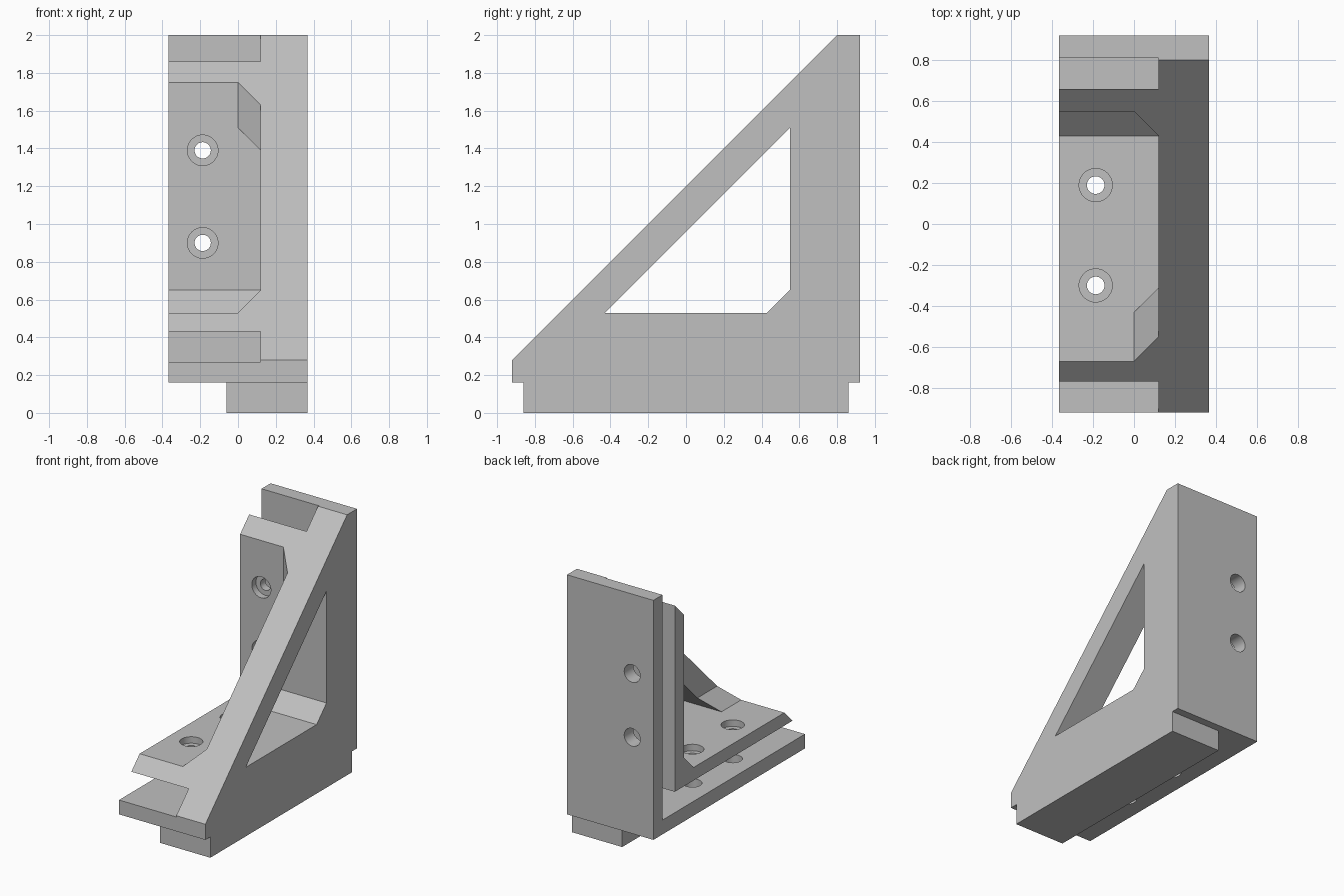
import bpy, bmesh
from mathutils import Matrix, Vector

cube = bpy.data.objects.get("Cube")
if cube:
    bpy.data.objects.remove(cube, do_unlink=True)

grey = bpy.data.materials.new("light_grey")
grey.use_nodes = True
COLOR = (0.53, 0.53, 0.53, 1)
grey.diffuse_color = COLOR
grey.node_tree.nodes["Principled BSDF"].inputs["Base Color"].default_value = COLOR


def make_object(name, bm):
    bmesh.ops.recalc_face_normals(bm, faces=bm.faces[:])
    mesh = bpy.data.meshes.new(name)
    bm.to_mesh(mesh)
    bm.free()
    mesh.materials.append(grey)
    obj = bpy.data.objects.new(name, mesh)
    bpy.context.collection.objects.link(obj)
    return obj


def loft(name, sections):
    """Solid through (x, [(y, z), ...]) sections with equal point counts."""
    bm = bmesh.new()
    rings = [[bm.verts.new((x, y, z)) for y, z in pts] for x, pts in sections]
    for a, b in zip(rings, rings[1:]):
        for i in range(len(a)):
            j = (i + 1) % len(a)
            bm.faces.new((a[i], a[j], b[j], b[i]))
    bm.faces.new(rings[0])
    bm.faces.new(rings[-1])
    return make_object(name, bm)


def prism(name, x0, x1, pts):
    return loft(name, [(x0, pts), (x1, pts)])


def cylinder(name, radius, start, end):
    start, end = Vector(start), Vector(end)
    axis = end - start
    turn = axis.to_track_quat('Z', 'Y').to_matrix().to_4x4()
    bm = bmesh.new()
    bmesh.ops.create_cone(bm, cap_ends=True, segments=48, radius1=radius, radius2=radius,
                          depth=axis.length, matrix=Matrix.Translation((start + end) / 2) @ turn)
    return make_object(name, bm)


def cut(target, cutter):
    cutter.hide_render = True
    bpy.context.view_layer.objects.active = target
    mod = target.modifiers.new("cut", 'BOOLEAN')
    mod.operation = 'DIFFERENCE'
    mod.solver = 'EXACT'
    mod.object = cutter
    bpy.ops.object.modifier_apply(modifier=mod.name)
    bpy.data.objects.remove(cutter, do_unlink=True)


WEB = 0.12      # inner face of the side web
HALF = 0.367    # half width

# Triangular bracket body
body = prism("bracket_body", -HALF, HALF,
             [(-0.92, 0.16), (-0.92, 0.28), (0.80, 2.0), (0.92, 2.0), (0.92, 0.16)])

# L-shaped slot between the outer and inner plates
cut(body, prism("slot_cutter", -1, WEB,
                [(-1.2, 0.27), (0.81, 0.27), (0.81, 2.3), (0.66, 2.3), (0.66, 0.43), (-1.2, 0.43)]))

# Open pocket above the inner plates, narrowing to leave corner gussets
pocket = [(-1.2, 0.53), (0.43, 0.53), (0.55, 0.65), (0.55, 2.3), (-1.2, 2.3)]
narrow = [(-1.2, 0.65), (0.31, 0.65), (0.43, 0.77), (0.43, 2.3), (-1.2, 2.3)]
cut(body, loft("pocket_cutter", [(-1, pocket), (0, pocket), (WEB, narrow)]))

# Triangular window through the web
cut(body, prism("window_cutter", -0.9, 1,
                [(-0.43, 0.53), (0.43, 0.53), (0.55, 0.65), (0.55, 1.51)]))

# Screw holes: counterbore in the inner plate, clearance in the outer plate
HX = -0.187
for radius, near, far in ((0.043, 0.35, 0.60), (0.081, 0.48, 0.62), (0.068, 0.10, 0.33)):
    for y in (0.19, -0.30):
        cut(body, cylinder("floor_hole", radius, (HX, y, near), (HX, y, far)))
        z = 1.09 - y    # matching hole in the upright plates
        cut(body, cylinder("wall_hole", radius, (HX, 1.08 - near, z), (HX, 1.08 - far, z)))

# Locating key under the base
key = prism("base_key", -0.06, HALF,
            [(-0.86, 0), (0.86, 0), (0.86, 0.16), (-0.86, 0.16)])

# Smooth hole walls, sharp edges elsewhere
bpy.ops.object.select_all(action='DESELECT')
body.select_set(True)
bpy.context.view_layer.objects.active = body
bpy.ops.object.shade_smooth_by_angle()
